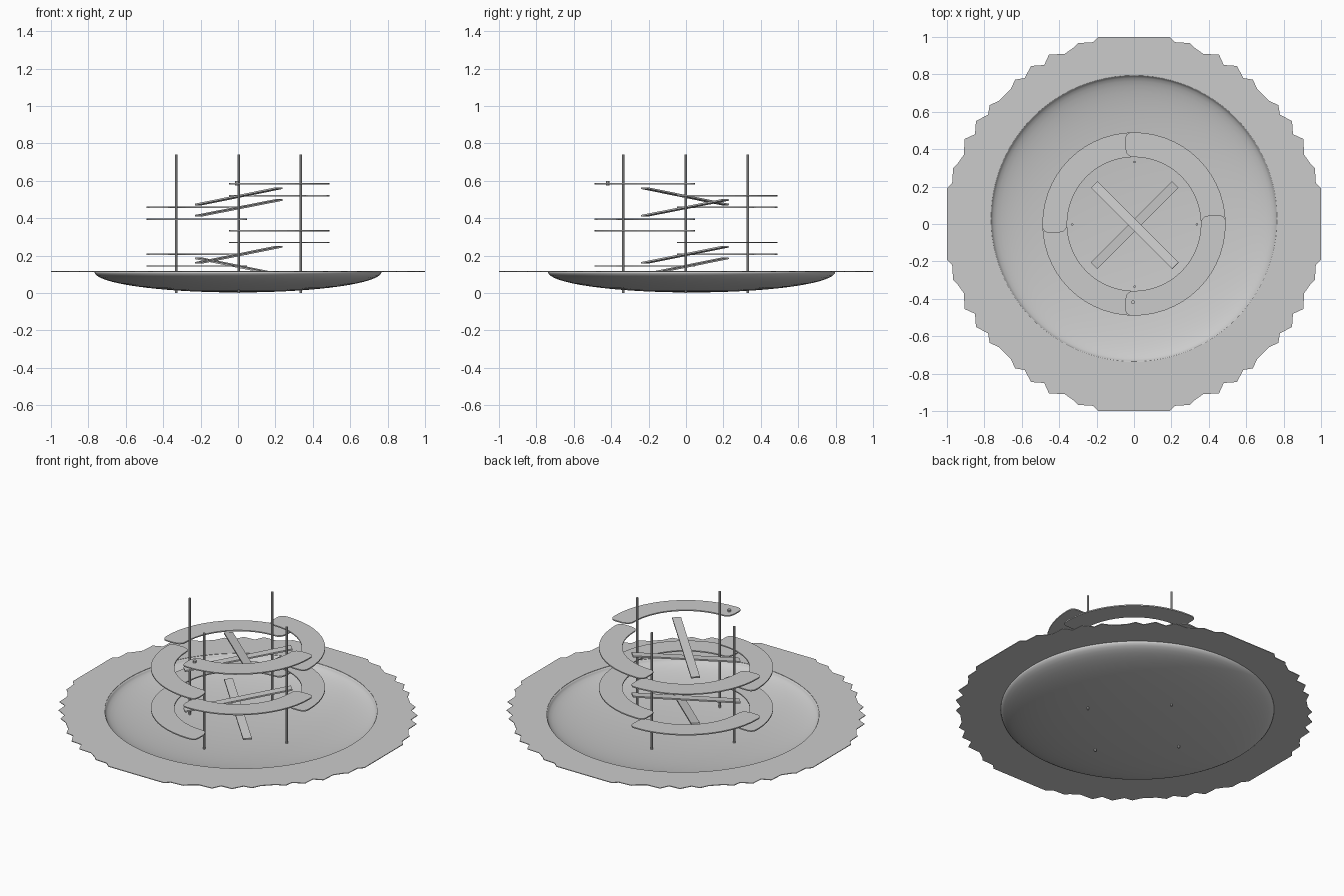
import bpy, bmesh, math
from mathutils import Vector, Matrix

if "Cube" in bpy.data.objects:
    bpy.data.objects.remove(bpy.data.objects["Cube"])

BOWL_Y, BOWL_R, RIM_Z = 0.03, 0.767, 0.115


def finish(bm, name, thick=None, smooth=False):
    bmesh.ops.recalc_face_normals(bm, faces=bm.faces)
    me = bpy.data.meshes.new(name)
    bm.to_mesh(me)
    bm.free()
    ob = bpy.data.objects.new(name, me)
    bpy.context.collection.objects.link(ob)
    if thick:
        mod = ob.modifiers.new("thickness", 'SOLIDIFY')
        mod.thickness = thick
        mod.offset = 0
    if smooth:
        for p in me.polygons:
            p.use_smooth = True
    return ob


def add_loop(bm, pts, z):
    vs = [bm.verts.new((x, y, z)) for x, y in pts]
    return [bm.edges.new((vs[i - 1], vs[i])) for i in range(len(vs))]


# rim: flat plate with a ragged stepped outline and a round opening
octant = [(1, 0.19), (0.972, 0.22), (0.967, 0.3), (0.945, 0.32), (0.91, 0.37),
          (0.905, 0.455), (0.85, 0.48), (0.845, 0.55), (0.78, 0.585),
          (0.772, 0.635), (0.72, 0.66)]
quarter = octant + [(y, x) for x, y in reversed(octant)]
outline = []
for k in range(4):
    c, s = round(math.cos(k * math.pi / 2)), round(math.sin(k * math.pi / 2))
    outline += [(c * x - s * y, s * x + c * y) for x, y in quarter]
hole = [(BOWL_R * math.cos(i * math.tau / 96), BOWL_Y + BOWL_R * math.sin(i * math.tau / 96))
        for i in range(96)]
bm = bmesh.new()
edges = add_loop(bm, outline, RIM_Z) + add_loop(bm, hole, RIM_Z)
bmesh.ops.triangle_fill(bm, edges=edges, use_beauty=True, normal=(0, 0, 1))
finish(bm, "rim", 0.004)

# bowl: lower half of a flattened sphere
bm = bmesh.new()
n, rows, prev = 96, 16, None
tip = bm.verts.new((0, BOWL_Y, RIM_Z - 0.11))
for j in range(1, rows + 1):
    a = j / rows * math.pi / 2
    r, z = BOWL_R * math.sin(a), RIM_Z - 0.11 * math.cos(a)
    ring = [bm.verts.new((r * math.cos(i * math.tau / n), BOWL_Y + r * math.sin(i * math.tau / n), z))
            for i in range(n)]
    for i in range(n):
        if prev:
            bm.faces.new((prev[i - 1], prev[i], ring[i], ring[i - 1]))
        else:
            bm.faces.new((tip, ring[i], ring[i - 1]))
    prev = ring
finish(bm, "bowl", 0.004, smooth=True)

# ledges: quarter rings with rounded end tabs, climbing clockwise
ro, ri, steps = 0.49, 0.358, 14
end = [(-0.025, 0.488), (-0.042, 0.475), (-0.047, 0.455), (-0.047, 0.405), (-0.038, 0.375), (-0.02, 0.36)]
arc = lambda r: [(r * math.cos(i / steps * math.pi / 2), r * math.sin(i / steps * math.pi / 2))
                 for i in range(steps + 1)]
ledge = arc(ro) + end + arc(ri)[::-1] + [(y, x) for x, y in reversed(end)]
for k in range(8):
    bm = bmesh.new()
    bm.faces.new([bm.verts.new((x, y, 0)) for x, y in ledge])
    ob = finish(bm, f"ledge_{k + 1}", 0.007)
    for p in ob.data.polygons:
        if p.normal.z < 0:
            p.flip()
    ob.location.z = 0.144 + k * 0.0628
    ob.rotation_euler.z = math.pi - k * math.pi / 2


# planks: thin sloping bridges across the middle
def plank(name, a, b, width=0.05, thick=0.009):
    a, b = Vector(a), Vector(b)
    d = (b - a).normalized()
    side = Vector((0, 0, 1)).cross(d).normalized()
    rot = Matrix((d, side, d.cross(side))).transposed().to_4x4()
    bm = bmesh.new()
    size = Matrix.Diagonal(((b - a).length, width, thick, 1))
    bmesh.ops.create_cube(bm, size=1, matrix=Matrix.Translation((a + b) / 2) @ rot @ size)
    finish(bm, name)


plank("plank_1", (-0.213, 0.211, 0.186), (0.221, -0.223, 0.098))
plank("plank_2", (-0.213, -0.223, 0.161), (0.221, 0.211, 0.248))
plank("plank_3", (-0.213, -0.223, 0.413), (0.221, 0.211, 0.498))
plank("plank_4", (-0.213, 0.211, 0.473), (0.221, -0.223, 0.561))


# posts and the small peg on the top ledge
def rod(name, x, y, z0, z1, r):
    bm = bmesh.new()
    bmesh.ops.create_cone(bm, cap_ends=True, segments=8, radius1=r, radius2=r, depth=z1 - z0,
                          matrix=Matrix.Translation((x, y, (z0 + z1) / 2)))
    finish(bm, name)


for k in range(4):
    a = k * math.pi / 2
    rod(f"post_{k + 1}", 0.003 + 0.333 * math.cos(a), 0.333 * math.sin(a) - 0.002, 0, 0.74, 0.0065)
rod("peg", -0.005, -0.418, 0.575, 0.6, 0.01)
